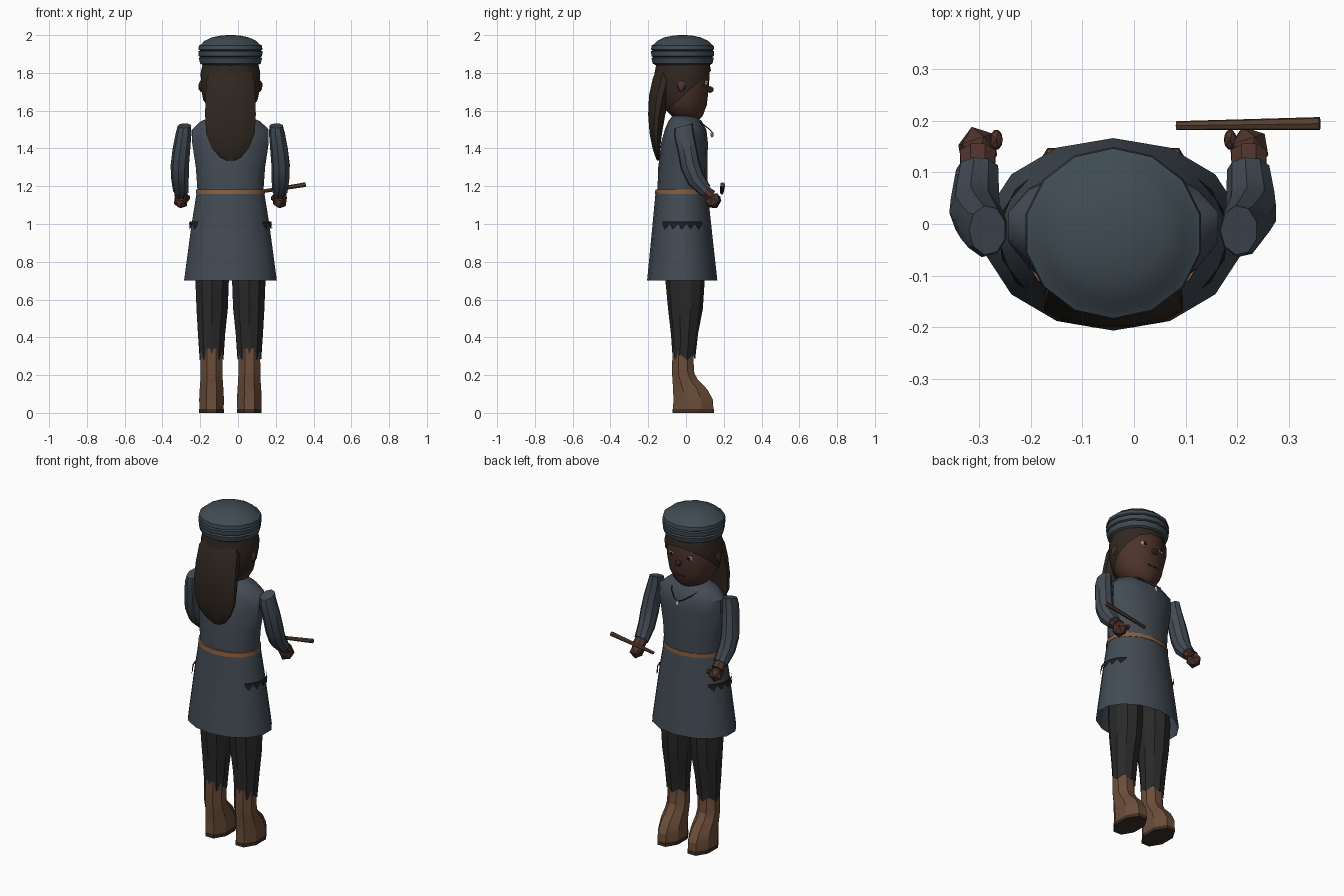
import bpy, bmesh, math
from mathutils import Matrix, Vector

CX = -0.04  # body centre line (the stick widens one side)


def mat(name, rgb):
    m = bpy.data.materials.new(name)
    m.diffuse_color = (*rgb, 1)
    return m


CLOTH = mat("cloth", (0.055, 0.07, 0.088))
HATC = mat("hat_cloth", (0.05, 0.07, 0.085))
SKIN = mat("skin", (0.075, 0.033, 0.024))
HAIR = mat("hair", (0.03, 0.021, 0.015))
PANTS = mat("pants", (0.023, 0.022, 0.022))
BOOT = mat("boot_leather", (0.15, 0.075, 0.042))
SOLE = mat("sole", (0.045, 0.028, 0.02))
BELT = mat("belt_leather", (0.25, 0.11, 0.05))
WOOD = mat("wood", (0.09, 0.05, 0.03))
WHITE = mat("bone", (0.6, 0.56, 0.5))
DARK = mat("dark", (0.012, 0.012, 0.013))


def finish(name, bm, material, angle=35):
    bmesh.ops.recalc_face_normals(bm, faces=bm.faces)
    me = bpy.data.meshes.new(name)
    bm.to_mesh(me)
    bm.free()
    ob = bpy.data.objects.new(name, me)
    bpy.context.collection.objects.link(ob)
    me.materials.append(material)
    if angle:
        bpy.ops.object.select_all(action='DESELECT')
        ob.select_set(True)
        bpy.context.view_layer.objects.active = ob
        bpy.ops.object.shade_smooth_by_angle(angle=math.radians(angle))
    return ob


def loft(name, rings, n, material, dx=0, caps=(True, True), zig=0, cut=None, angle=35):
    """Rings are (dx, y, z, rx, ry, tilt in degrees); zig makes the last ring ragged."""
    bm = bmesh.new()
    loops = []
    for k, (x, y, z, rx, ry, *t) in enumerate(rings):
        rot = Matrix.Rotation(math.radians(t[0] if t else 0), 3, 'X')
        loop = []
        for i in range(n):
            a = 2 * math.pi * (i + 0.5) / n
            p = rot @ Vector((rx * math.cos(a), ry * math.sin(a), 0))
            p += Vector((CX + dx + x, y, z))
            if zig and k == len(rings) - 1:
                p.z += zig * (i % 2)
            loop.append(bm.verts.new(p))
        loops.append(loop)
    for a, b in zip(loops, loops[1:]):
        for i in range(n):
            j = (i + 1) % n
            bm.faces.new((a[i], a[j], b[j], b[i]))
    if caps[0]:
        bm.faces.new(loops[0])
    if caps[1]:
        bm.faces.new(loops[-1])
    if cut:
        bmesh.ops.bisect_plane(bm, geom=bm.verts[:] + bm.edges[:] + bm.faces[:],
                               plane_co=cut[0], plane_no=cut[1], clear_outer=True)
    return finish(name, bm, material, angle)


def blob(name, loc, size, material, sub=1, rot=0, angle=35):
    bm = bmesh.new()
    m = Matrix.Translation((CX + loc[0], *loc[1:])) @ Matrix.Rotation(rot, 4, 'X')
    bmesh.ops.create_icosphere(bm, subdivisions=sub, radius=1, matrix=m @ Matrix.Diagonal((*size, 1)))
    return finish(name, bm, material, angle)


def rod(name, a, b, r1, r2, n, material):
    a, b = Vector(a), Vector(b)
    d = b - a
    m = Matrix.Translation((a + b) / 2) @ d.to_track_quat('Z', 'Y').to_matrix().to_4x4()
    bm = bmesh.new()
    bmesh.ops.create_cone(bm, cap_ends=True, segments=n, radius1=r1, radius2=r2,
                          depth=d.length, matrix=m)
    return finish(name, bm, material)


# Tunic: torso, belt and open skirt
loft("torso", [(0, -.02, 1.16, .178, .132), (0, -.017, 1.3, .188, .13), (0, -.008, 1.43, .208, .124),
               (0, -.002, 1.5, .208, .11), (0, -.005, 1.545, .16, .088), (0, -.01, 1.575, .075, .06)],
     14, CLOTH)
loft("belt", [(0, -.023, 1.158, .187, .142), (0, -.022, 1.182, .186, .14)], 14, BELT)
loft("skirt", [(0, -.023, 1.17, .183, .138), (0, -.022, 1.0, .211, .155), (0, -.02, .7, .252, .186)],
     14, CLOTH, caps=(True, False))

# Neck, head, face
loft("neck", [(0, -.015, 1.53, .06, .055), (0, -.015, 1.62, .06, .055)], 8, SKIN)
loft("head", [(0, .02, 1.552, .05, .05), (0, .005, 1.575, .095, .085), (0, -.01, 1.63, .132, .12),
              (0, -.017, 1.71, .15, .137), (0, -.017, 1.79, .15, .142), (0, -.017, 1.87, .13, .13)],
     14, SKIN)
blob("nose", (0, .128, 1.712), (.02, .02, .019), SKIN)
for s in (-1, 1):
    blob("eye", (s * .06, .103, 1.748), (.021, .016, .019), WHITE)
    blob("pupil", (s * .058, .115, 1.748), (.01, .008, .012), DARK)
    blob("ear", (s * .156, -.025, 1.73), (.016, .024, .032), SKIN)
rod("mouth", (CX - .03, .108, 1.632), (CX + .03, .108, 1.632), .005, .005, 5, SOLE)

# Hair cap with the face cut away, and the long hair at the back
loft("hair_cap", [(0, -.012, 1.59, .115, .105), (0, -.015, 1.64, .143, .131), (0, -.016, 1.71, .158, .146),
                  (0, -.016, 1.8, .161, .153), (0, -.016, 1.87, .145, .14)],
     16, HAIR, caps=(False, True), cut=((0, -.08, 1.62), (0, .17, -.19)))
loft("long_hair", [(0, -.1, 1.84, .1, .05), (0, -.115, 1.77, .13, .063), (0, -.138, 1.68, .136, .06),
                   (0, -.155, 1.58, .139, .047), (0, -.16, 1.48, .133, .034), (0, -.157, 1.4, .1, .021),
                   (0, -.15, 1.355, .06, .012), (0, -.148, 1.335, .02, .006)], 12, HAIR)

# Cap of three rolled bands with a low dome
profile = [(1.835, .14), (1.85, .165), (1.879, .172), (1.884, .162), (1.889, .172), (1.914, .174),
           (1.919, .165), (1.924, .174), (1.945, .171), (1.95, .16), (1.97, .14), (1.988, .1),
           (1.998, .05), (2.0, .015)]
loft("cap", [(0, -.018, z, r, r * .96) for z, r in profile], 14, HATC)

# Necklace
half = [(.09, .055, 1.548), (.07, .095, 1.525), (.03, .128, 1.498), (0, .136, 1.487)]
path = [(-x, y, z) for x, y, z in half] + half[-2::-1]
for a, b in zip(path, path[1:]):
    rod("necklace_cord", (CX + a[0], *a[1:]), (CX + b[0], *b[1:]), .003, .003, 4, DARK)
blob("pendant", (0, .138, 1.474), (.012, .009, .018), WHITE)

for s in (-1, 1):
    # Sleeves, wrists and fists
    loft("sleeve", [(s * .243, -.012, 1.52, .036, .05, 15), (s * .247, -.012, 1.48, .043, .054, 12),
                    (s * .258, .005, 1.4, .048, .053, 14), (s * .267, .022, 1.31, .05, .054, 22),
                    (s * .266, .05, 1.24, .048, .05, 38), (s * .262, .105, 1.175, .042, .036, 48)],
         9, CLOTH)
    loft("wrist", [(s * .262, .085, 1.19, .035, .03, 48), (s * .262, .135, 1.15, .037, .033, 48)], 8, SKIN)
    blob("fist", (s * .262, .143, 1.124), (.042, .047, .045), SKIN, rot=.5)
    blob("thumb", (s * .226, .163, 1.138), (.014, .022, .018), SKIN)

    # Trousers with ragged ends
    loft("trouser_leg", [(s * .09, -.01, 1.0, .085, .1), (s * .097, -.005, .7, .093, .104),
                         (s * .097, -.003, .55, .087, .092), (s * .1, -.008, .42, .076, .072),
                         (s * .1, -.012, .28, .066, .06)], 10, PANTS, caps=(True, False), zig=.028, angle=25)

    # Boots
    loft("boot", [(s * .1, .038, .018, .069, .116), (s * .1, .038, .07, .071, .113),
                  (s * .1, .022, .125, .068, .098), (s * .1, -.004, .175, .064, .073),
                  (s * .1, -.015, .21, .063, .064), (s * .1, -.018, .34, .062, .058)],
         8, BOOT, angle=20)
    loft("boot_sole", [(s * .1, .038, 0, .071, .118), (s * .1, .038, .02, .071, .118)], 8, SOLE)

    # Dark ragged trim on the sides of the skirt
    bm = bmesh.new()
    teeth = 5
    for k in range(teeth):
        def pt(u, z, grow):
            t = -.68 + 1.4 * u / teeth
            return bm.verts.new((CX + s * (.211 + grow) * math.cos(t), -.022 + (.155 + grow) * math.sin(t), z))
        top = [pt(k, 1.012, .008), pt(k + 1, 1.012, .008)]
        mid = [pt(k + 1, 1.0, .009), pt(k, 1.0, .009)]
        bm.faces.new(top + mid)
        bm.faces.new((mid[1], mid[0], pt(k + .4, .97, .013)))
    finish("skirt_trim", bm, DARK, 0)

# Stick held at one hand
rod("stick", (.082, .19, 1.165), (.359, .194, 1.208), .009, .013, 7, WOOD)
